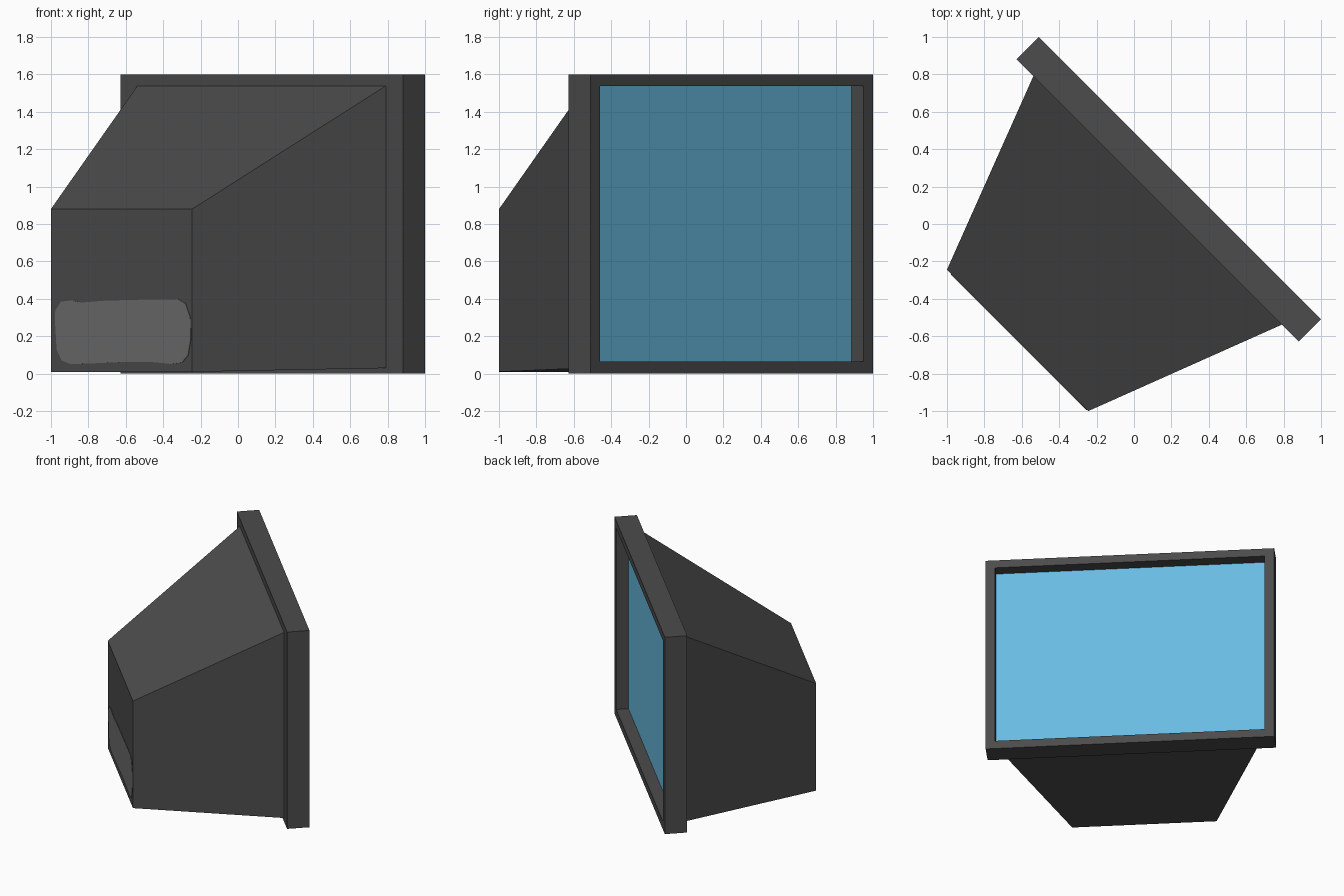
import bpy, bmesh, math
from mathutils import Matrix

if "Cube" in bpy.data.objects:
    bpy.data.objects.remove(bpy.data.objects["Cube"])

# Local frame: +x runs along the screen, -y is the viewing side; turned to face (+x, +y)
TURN = Matrix.Rotation(math.radians(135), 4, 'Z')


def material(name, rgb):
    m = bpy.data.materials.new(name)
    m.diffuse_color = (*rgb, 1)
    m.use_nodes = True
    m.node_tree.nodes["Principled BSDF"].inputs["Base Color"].default_value = m.diffuse_color
    return m


DARK = material("dark grey casing", (0.072, 0.072, 0.072))
BLUE = material("blue screen", (0.138, 0.503, 0.76))
GREY = material("grey label", (0.155, 0.155, 0.155))


def finish(name, bm, *mats):
    bmesh.ops.recalc_face_normals(bm, faces=bm.faces)
    bm.transform(TURN)
    mesh = bpy.data.meshes.new(name)
    bm.to_mesh(mesh)
    bm.free()
    for m in mats:
        mesh.materials.append(m)
    ob = bpy.data.objects.new(name, mesh)
    bpy.context.collection.objects.link(ob)
    return ob


def rect(bm, half, y, z0, z1):
    return [bm.verts.new((x, y, z)) for x, z in
            ((-half, z0), (half, z0), (half, z1), (-half, z1))]


def loft(bm, loops):
    """Quads between successive rectangles, capped at both ends; returns last cap."""
    for a, b in zip(loops, loops[1:]):
        for i in range(4):
            j = (i + 1) % 4
            bm.faces.new((a[i], a[j], b[j], b[i]))
    bm.faces.new(loops[0])
    return bm.faces.new(loops[-1])


# Screen frame: slab with a recessed opening whose floor is the blue screen
bm = bmesh.new()
screen = loft(bm, [rect(bm, 1.067, -0.179, 0, 1.6),
                   rect(bm, 1.067, -0.3465, 0, 1.6),
                   rect(bm, 0.997, -0.3465, 0.065, 1.537),
                   rect(bm, 0.997, -0.2545, 0.065, 1.537)])
screen.material_index = 1
finish("screen_frame", bm, DARK, BLUE)

# Tapering rear casing
bm = bmesh.new()
loft(bm, [rect(bm, 0.94, -0.181, 0.03, 1.54),
          rect(bm, 0.534, 0.88, 0.01, 0.88)])
finish("rear_casing", bm, DARK)

# Worn label plate on the back: outline as (along, height), slightly wavy
outline = [(-0.502, 0.30), (-0.497, 0.34), (-0.455, 0.385), (-0.38, 0.392),
           (-0.30, 0.38), (-0.13, 0.39), (0.10, 0.395), (0.43, 0.398),
           (0.485, 0.375), (0.522, 0.30), (0.524, 0.18), (0.505, 0.10),
           (0.46, 0.06), (0.38, 0.052), (0.22, 0.063), (0.04, 0.063),
           (-0.19, 0.056), (-0.38, 0.051), (-0.45, 0.07), (-0.488, 0.13)]
bm = bmesh.new()
face = bm.faces.new([bm.verts.new((-u, 0.879, z)) for u, z in outline])
top = bmesh.ops.extrude_face_region(bm, geom=[face])
bmesh.ops.translate(bm, vec=(0, 0.004, 0),
                    verts=[v for v in top["geom"] if isinstance(v, bmesh.types.BMVert)])
finish("back_label", bm, GREY)
